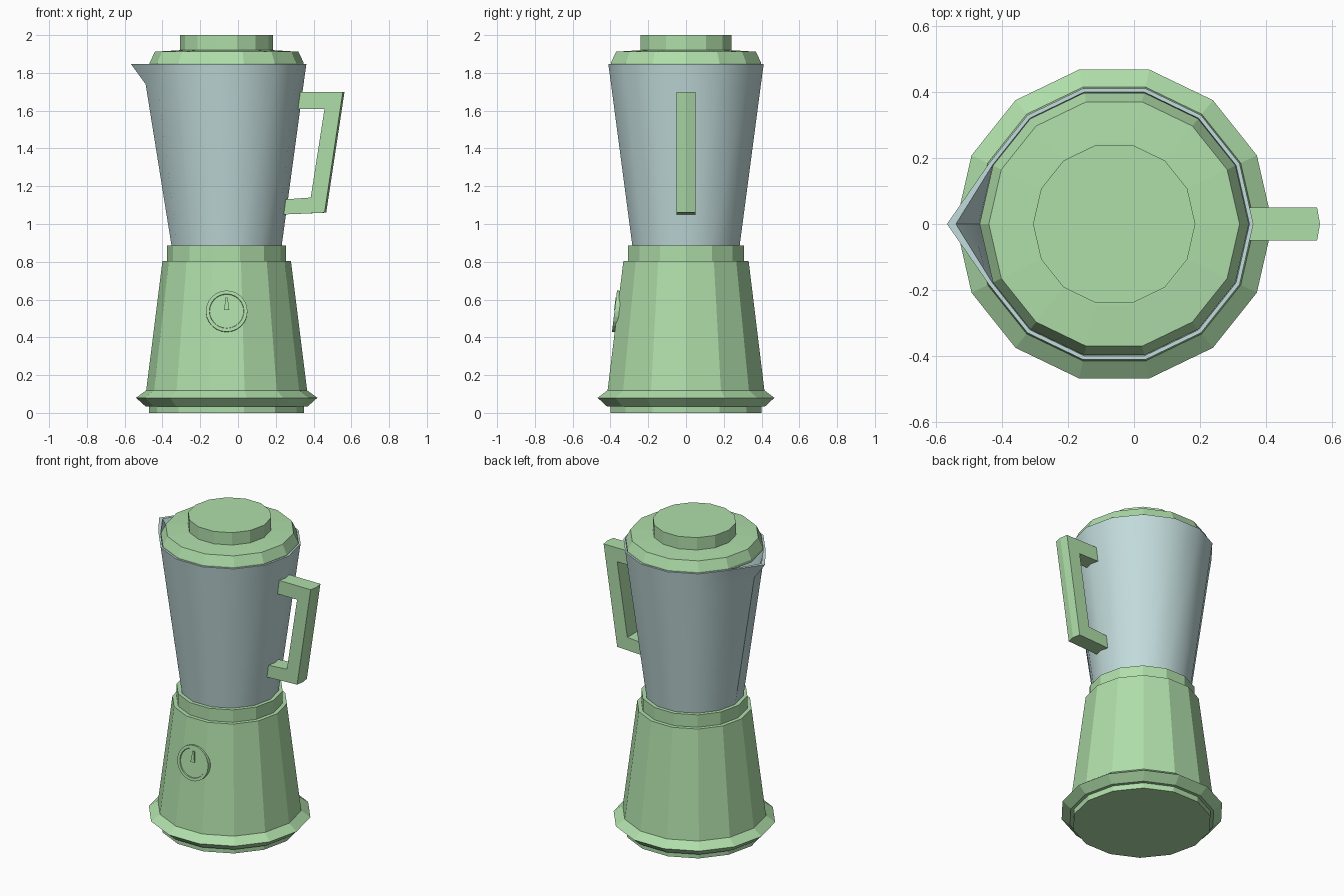
import bpy, bmesh, math
from mathutils import Matrix, Vector

if "Cube" in bpy.data.objects:
    bpy.data.objects.remove(bpy.data.objects["Cube"])

SIDES = 14
AXIS_X = -0.06


def material(name, rgb):
    m = bpy.data.materials.new(name)
    m.diffuse_color = (*rgb, 1)
    m.use_nodes = True
    m.node_tree.nodes["Principled BSDF"].inputs["Base Color"].default_value = m.diffuse_color
    return m


GREEN = material("soft_green", (0.43, 0.73, 0.40))
GLASS = material("pale_glass", (0.545, 0.715, 0.715))


def finish(bm, name, mat):
    bmesh.ops.recalc_face_normals(bm, faces=bm.faces[:])
    me = bpy.data.meshes.new(name)
    bm.to_mesh(me)
    bm.free()
    me.materials.append(mat)
    ob = bpy.data.objects.new(name, me)
    bpy.context.collection.objects.link(ob)
    return ob


def lathe(name, profile, mat, sides=SIDES, matrix=None, spout=None):
    """Revolve (radius, z) points; spout = {ring: push of the -x vertex}."""
    bm = bmesh.new()
    rings = []
    for k, (r, z) in enumerate(profile):
        ring = []
        for i in range(sides):
            a = 2 * math.pi * i / sides
            rr = r
            if spout and i == sides // 2:
                rr += spout.get(k, 0)
            ring.append(bm.verts.new((rr * math.cos(a), rr * math.sin(a), z)))
        rings.append(ring)
    for a, b in zip(rings, rings[1:]):
        for i in range(sides):
            j = (i + 1) % sides
            bm.faces.new((a[i], a[j], b[j], b[i]))
    bm.faces.new(rings[0])
    bm.faces.new(rings[-1])
    bm.transform(matrix or Matrix.Translation((AXIS_X, 0, 0)))
    return finish(bm, name, mat)


def prism(name, layers, mat, matrix=Matrix()):
    """Skin matching outlines one after another and cap the ends."""
    bm = bmesh.new()
    loops = [[bm.verts.new(p) for p in layer] for layer in layers]
    n = len(loops[0])
    for a, b in zip(loops, loops[1:]):
        for i in range(n):
            j = (i + 1) % n
            bm.faces.new((a[i], a[j], b[j], b[i]))
    bm.faces.new(loops[0])
    bm.faces.new(loops[-1])
    bm.transform(matrix)
    return finish(bm, name, mat)


# Motor base: foot, flared ring, tapered body
lathe("foot", [(0.41, 0), (0.41, 0.04)], GREEN)
lathe("base_ring", [(0.43, 0.035), (0.48, 0.08), (0.425, 0.12)], GREEN)
lathe("motor_body", [(0.426, 0.118), (0.34, 0.805)], GREEN)
lathe("collar", [(0.315, 0.80), (0.315, 0.885)], GREEN)

# Glass jug with thin wall and pulled spout
jug = lathe("jug",
            [(0.288, 0.86), (0.407, 1.74), (0.422, 1.847),
             (0.41, 1.847), (0.395, 1.74), (0.276, 0.89)],
            GLASS, spout={1: 0.022, 2: 0.085, 3: 0.07, 4: 0.015})
bpy.context.view_layer.objects.active = jug
jug.select_set(True)
bpy.ops.object.shade_smooth_by_angle(angle=math.radians(30))

# Lid and its knob
lathe("lid", [(0.408, 1.835), (0.408, 1.853), (0.38, 1.912), (0.25, 1.92)], GREEN)
lathe("lid_knob", [(0.246, 1.91), (0.246, 2.0)], GREEN)

# Handle: bracket outline with a slight ridge along the outer face
outline = [(0.30, 1.70), (0.555, 1.70), (0.458, 1.06), (0.23, 1.05),
           (0.245, 1.13), (0.385, 1.14), (0.458, 1.61), (0.30, 1.61)]
layers = []
for y, ridge in ((-0.05, 0), (0, 0.009), (0.05, 0)):
    layers.append([(x + (ridge if i in (1, 2) else 0), y, z)
                   for i, (x, z) in enumerate(outline)])
prism("handle", layers, GREEN)

# Dial on the tilted front face (local z points outwards)
apothem = math.cos(math.pi / SIDES)
tilt = math.atan2((0.426 - 0.34) * apothem, 0.687)
dial_frame = (Matrix.Translation((AXIS_X, -0.373 * apothem, 0.537))
              @ Matrix.Rotation(math.pi / 2 - tilt, 4, 'X'))
lathe("dial", [(0.11, -0.01), (0.11, 0.015), (0.092, 0.015), (0.09, 0.009)],
      GREEN, sides=24, matrix=dial_frame)
pointer = [(-0.014, 0.006), (0.014, 0.006), (0.005, 0.073), (-0.005, 0.073)]
prism("dial_pointer", [[(x, y, h) for x, y in pointer] for h in (0.005, 0.018)],
      GREEN, dial_frame)
